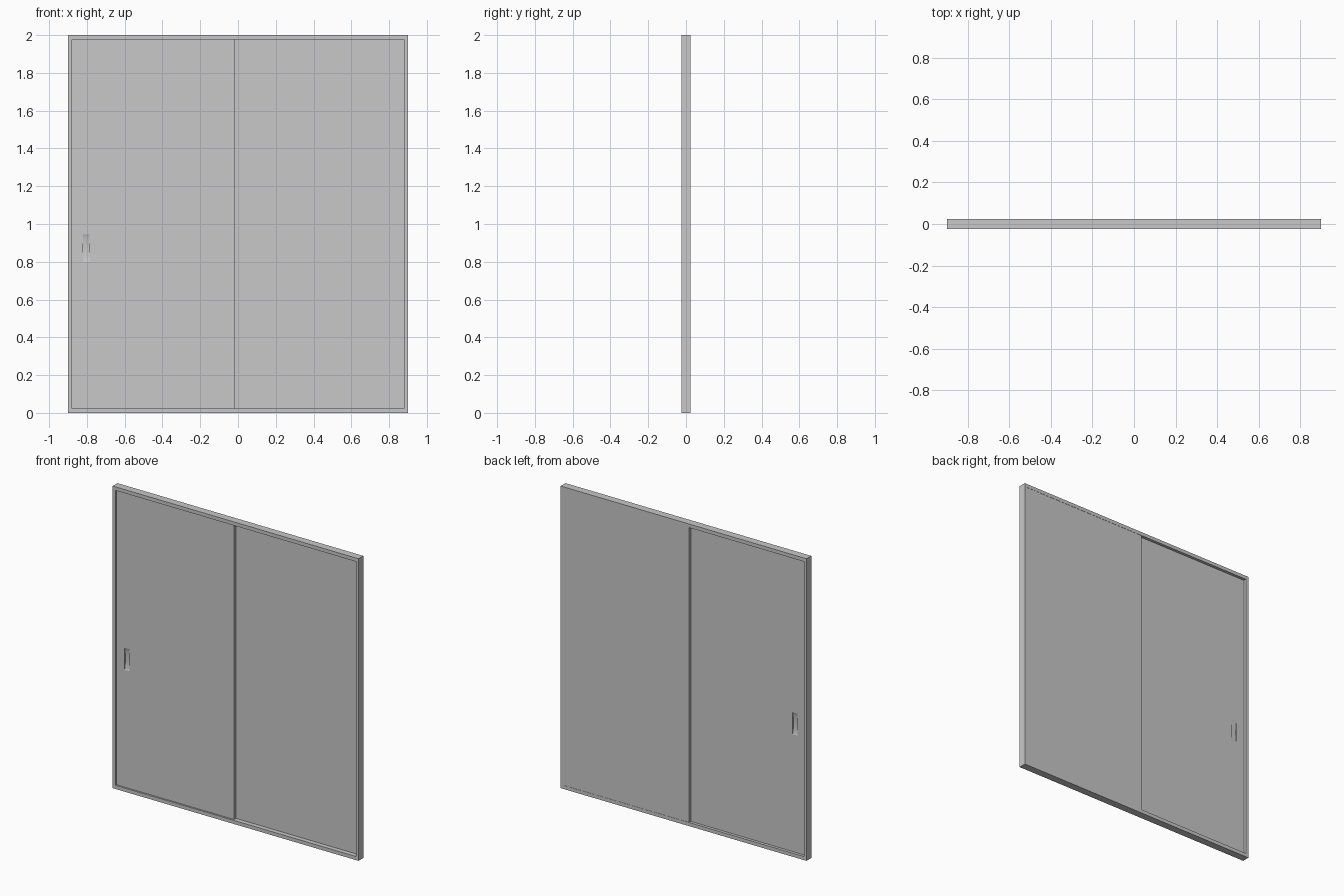
import bpy
import bmesh
from math import pi

# Remove the default cube
cube = bpy.data.objects.get("Cube")
if cube:
    bpy.data.objects.remove(cube, do_unlink=True)

grey = bpy.data.materials.new("light_grey")
grey.use_nodes = True
colour = (0.578, 0.578, 0.578, 1)
grey.diffuse_color = colour
grey.node_tree.nodes["Principled BSDF"].inputs["Base Color"].default_value = colour


def new_object(name, bm):
    bmesh.ops.recalc_face_normals(bm, faces=bm.faces)
    mesh = bpy.data.meshes.new(name)
    bm.to_mesh(mesh)
    bm.free()
    mesh.materials.append(grey)
    obj = bpy.data.objects.new(name, mesh)
    bpy.context.collection.objects.link(obj)
    return obj


def box(name, x, y, z):
    bm = bmesh.new()
    bmesh.ops.create_cube(bm, size=1)
    for v in bm.verts:
        v.co = [lo + (hi - lo) * (c + 0.5) for c, (lo, hi) in zip(v.co, (x, y, z))]
    return new_object(name, bm)


# Seamless rectangular frame around the opening
def door_frame(x, height, y, side, rail):
    bm = bmesh.new()
    rings = []
    for inset, depth in ((0, -y), (1, -y), (1, y), (0, y)):
        x1, z1, z2 = x - inset * side, inset * rail, height - inset * rail
        corners = ((-x1, z1), (x1, z1), (x1, z2), (-x1, z2))
        rings.append([bm.verts.new((cx, depth, cz)) for cx, cz in corners])
    for i in range(4):
        a, b = rings[i], rings[(i + 1) % 4]
        for j in range(4):
            k = (j + 1) % 4
            bm.faces.new((a[j], a[k], b[k], b[j]))
    return new_object("door_frame", bm)


door_frame(0.9, 2, 0.025, 0.02, 0.024)

# Sliding panel in front, fixed panel behind it
front_y, back_y = -0.014, 0.006
sliding = box("sliding_panel", (-0.885, -0.018), (front_y, back_y), (0.015, 1.985))
box("fixed_panel", (-0.04, 0.885), (back_y, 0.0235), (0.015, 1.985))

# Curved finger pulls scooped into both sides of the sliding panel
bpy.context.view_layer.objects.active = sliding
for y in (front_y - 0.0035, back_y + 0.0035):
    bpy.ops.mesh.primitive_cylinder_add(vertices=64, radius=1, depth=2,
                                        location=(-0.803, y, 0.873),
                                        rotation=(0, pi / 2, 0))
    cutter = bpy.context.object
    cutter.name = "pull_cutter"
    cutter.scale = (0.076, 0.012, 0.018)
    cutter.hide_render = True
    cutter.data.materials.append(grey)
    bpy.context.view_layer.update()
    cut = sliding.modifiers.new("finger_pull", "BOOLEAN")
    cut.operation = "DIFFERENCE"
    cut.solver = "EXACT"
    cut.object = cutter
    bpy.context.view_layer.objects.active = sliding
    bpy.ops.object.modifier_apply(modifier=cut.name)
    bpy.data.objects.remove(cutter, do_unlink=True)

# Smooth the scoops, keep the panel edges sharp
bpy.ops.object.select_all(action="DESELECT")
sliding.select_set(True)
bpy.context.view_layer.objects.active = sliding
bpy.ops.object.shade_smooth_by_angle(angle=0.1)
